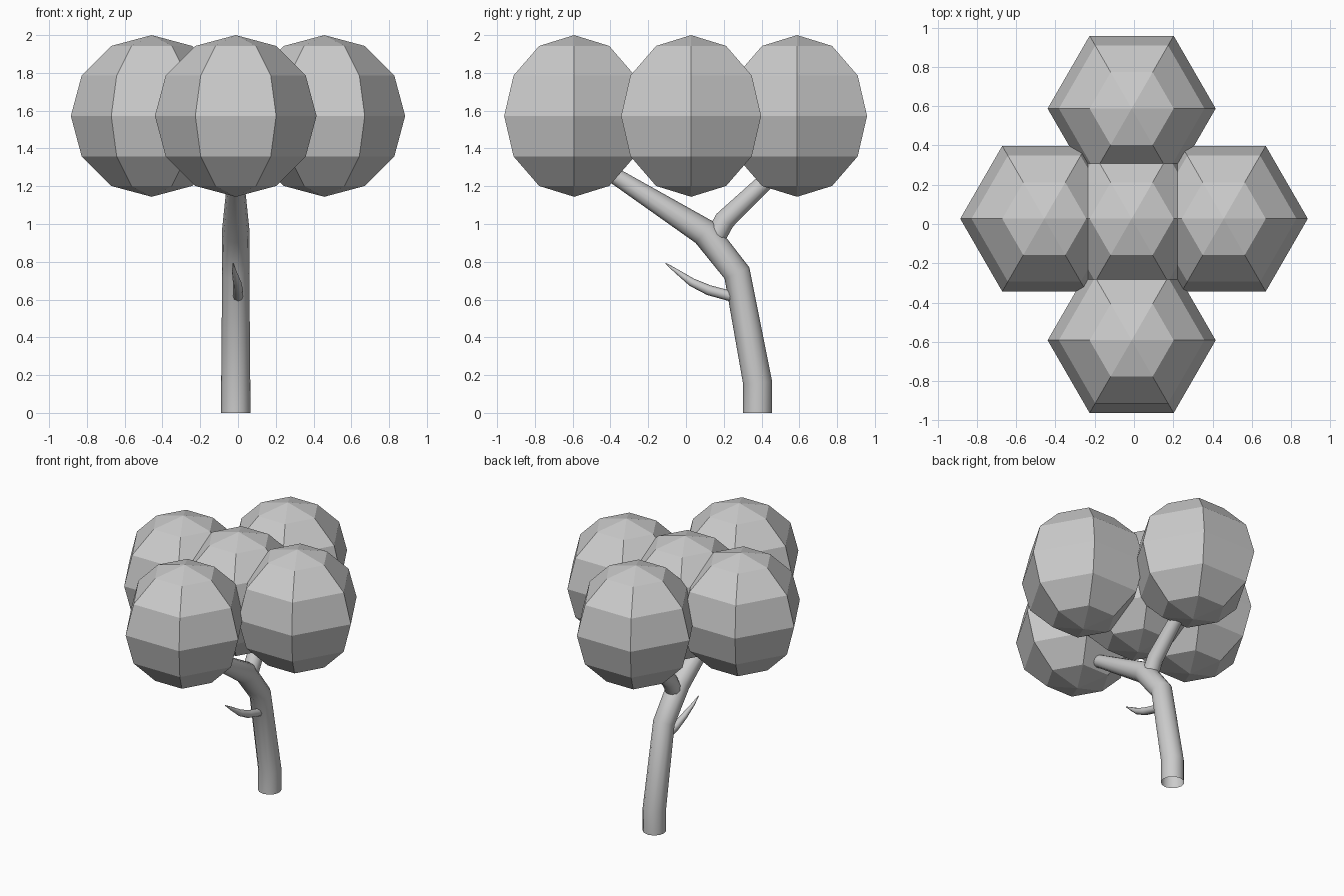
import bpy, bmesh
from math import cos, sin, tau, radians
from mathutils import Vector

if "Cube" in bpy.data.objects:
    bpy.data.objects.remove(bpy.data.objects["Cube"])


def finish(bm, name):
    bmesh.ops.recalc_face_normals(bm, faces=bm.faces)
    mesh = bpy.data.meshes.new(name)
    bm.to_mesh(mesh)
    bm.free()
    obj = bpy.data.objects.new(name, mesh)
    bpy.context.collection.objects.link(obj)
    return obj


def tube(name, path, sides, cap_start=False):
    """Tapered limb through (x, y, z, radius) points; rings bisect each bend."""
    bm = bmesh.new()
    pts = [Vector(p[:3]) for p in path]
    rings = []
    for i, p in enumerate(pts):
        t = Vector()
        if i > 0:
            t += (p - pts[i - 1]).normalized()
        if i < len(pts) - 1:
            t += (pts[i + 1] - p).normalized()
        v = t.cross(Vector((1, 0, 0))).normalized()
        u = v.cross(t).normalized()
        r = path[i][3]
        rings.append([bm.verts.new(p + r * (u * cos(tau * k / sides) + v * sin(tau * k / sides)))
                      for k in range(sides)])
    for a, b in zip(rings, rings[1:]):
        for k in range(sides):
            j = (k + 1) % sides
            bm.faces.new((a[k], a[j], b[j], b[k]))
    bm.faces.new(rings[-1])
    if cap_start:
        bm.faces.new(rings[0])
    obj = finish(bm, name)
    bpy.ops.object.select_all(action='DESELECT')
    obj.select_set(True)
    bpy.context.view_layer.objects.active = obj
    bpy.ops.object.shade_smooth_by_angle(angle=radians(50))
    return obj


# Foliage: five flat-faced six-sided balls in a cross, corners pointing along x
CX = -0.012
for name, x, y in (("foliage_centre", CX, 0.027), ("foliage_left", -0.457, 0.027),
                   ("foliage_right", 0.457, 0.027), ("foliage_front", CX, -0.592),
                   ("foliage_back", CX, 0.588)):
    bm = bmesh.new()
    bmesh.ops.create_uvsphere(bm, u_segments=6, v_segments=6, radius=0.428)
    ball = finish(bm, name)
    ball.location = (x, y, 1.572)
    ball.rotation_euler.z = tau / 12

# Trunk bending into the front branch, open at the ground
tube("trunk", [(CX, 0.379, 0, 0.077), (CX, 0.379, 0.16, 0.077), (CX, 0.27, 0.74, 0.072),
               (CX, 0.10, 0.955, 0.074), (CX, -0.345, 1.235, 0.045),
               (CX, -0.42, 1.28, 0.04)], 12)

# Back branch
tube("back_branch", [(CX, 0.15, 0.92, 0.055), (CX, 0.205, 1.02, 0.055),
                     (CX, 0.40, 1.205, 0.046), (CX, 0.47, 1.27, 0.042)], 12, True)

# Small pointed twig
tube("twig", [(0.0, 0.26, 0.612, 0.028), (0.0, 0.12, 0.65, 0.027),
              (-0.005, 0.03, 0.692, 0.022), (-0.02, -0.05, 0.75, 0.012),
              (-0.025, -0.108, 0.792, 0.003)], 8, True)
